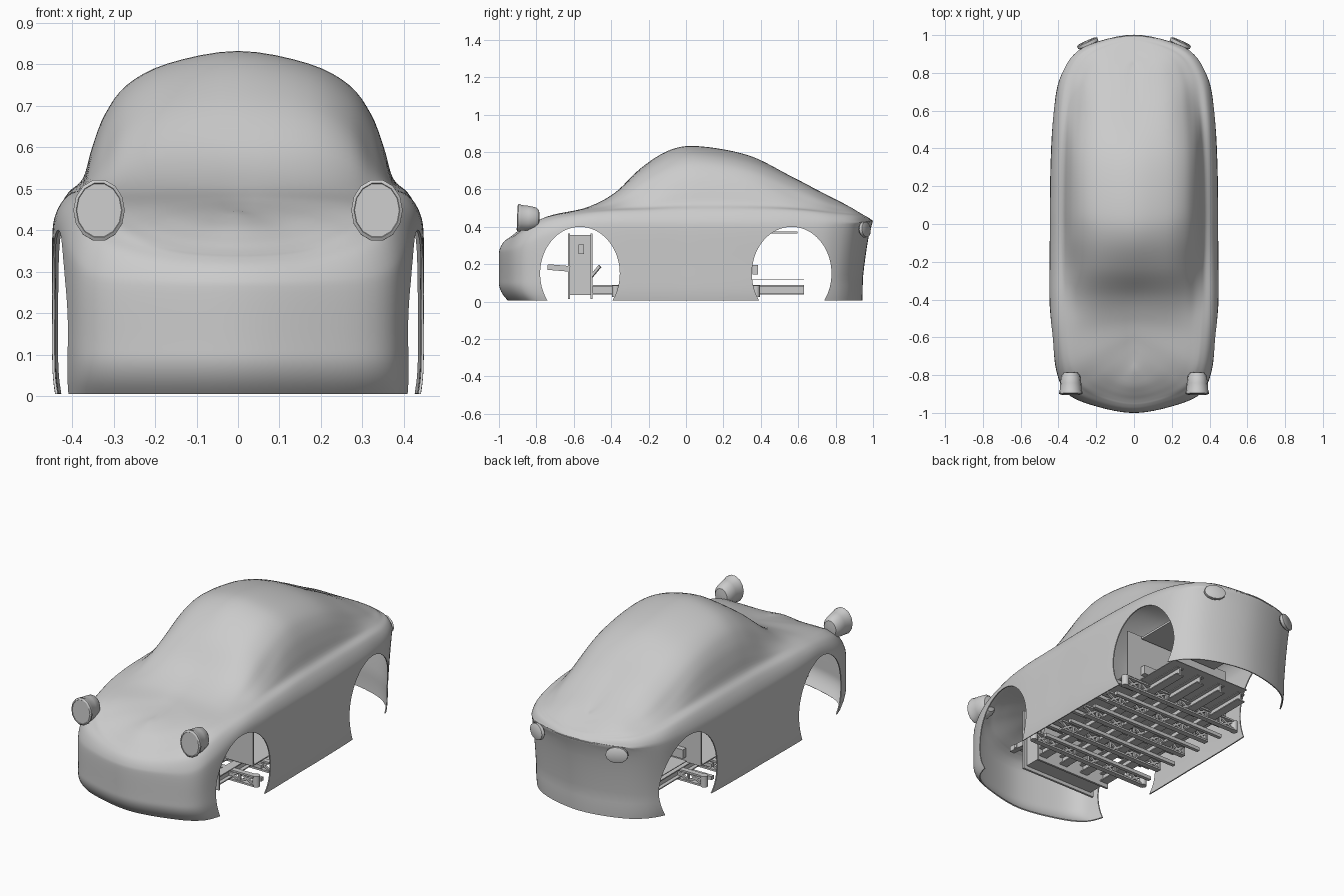
import bpy, bmesh, math
from mathutils import Vector, Matrix

if "Cube" in bpy.data.objects:
    bpy.data.objects.remove(bpy.data.objects["Cube"])


def finish(name, bm, smooth=True):
    me = bpy.data.meshes.new(name)
    bm.to_mesh(me)
    bm.free()
    ob = bpy.data.objects.new(name, me)
    bpy.context.collection.objects.link(ob)
    for o in bpy.context.selected_objects:
        o.select_set(False)
    ob.select_set(True)
    bpy.context.view_layer.objects.active = ob
    if smooth:
        bpy.ops.object.shade_smooth_by_angle(angle=math.radians(35))
    return ob


def spline(pts, first, last, n):
    """Catmull-Rom curve through pts, with given phantom end points."""
    p = [Vector(q) for q in [first] + pts + [last]]
    out = []
    for i in range(1, len(p) - 2):
        a, b, c, d = p[i - 1:i + 3]
        for k in range(n):
            t = k / n
            out.append(0.5 * (2 * b + (c - a) * t + (2 * a - 5 * b + 4 * c - d) * t**2
                              + (3 * b - a - 3 * c + d) * t**3))
    return out + [p[-2]]


# ---- body shell: stations from nose to tail (edge y, half width, spine y)
outline = [(-1, 0, -.74), (-.965, .2, -.72), (-.9, .35, -.67), (-.78, .41, -.6),
           (-.57, .435, -.5), (-.4, .447, -.38), (-.22, .447, -.24), (-.05, .445, -.08),
           (.1, .445, .08), (.35, .44, .34), (.6, .425, .56), (.8, .385, .71),
           (.935, .27, .8), (1, 0, .84)]
# heights across each station, at these fractions of the half width
across = [0, .38, .6, .72, .79, .84, .92, .98, 1]
heights = [
    (.447, .417, .38, .355, .342, .333, .313, .283, .25),
    (.45, .422, .39, .368, .355, .345, .322, .288, .25),
    (.46, .445, .425, .41, .40, .385, .36, .31, .26),
    (.477, .472, .465, .458, .453, .445, .42, .37, .31),
    (.51, .505, .497, .49, .485, .48, .465, .43, .37),
    (.58, .575, .55, .52, .505, .495, .48, .44, .38),
    (.715, .70, .65, .58, .535, .505, .485, .44, .38),
    (.813, .785, .73, .66, .585, .52, .49, .44, .38),
    (.83, .80, .75, .68, .60, .525, .49, .44, .38),
    (.78, .755, .71, .65, .58, .52, .49, .44, .38),
    (.67, .655, .61, .555, .52, .50, .485, .44, .38),
    (.59, .57, .535, .505, .49, .48, .465, .43, .37),
    (.542, .52, .5, .485, .475, .465, .455, .43, .40),
    (.52, .49, .47, .46, .455, .45, .44, .432, .415)]

stations = [list(o) + list(h) for o, h in zip(outline, heights)]
mirror = lambda s: [s[0], -s[1]] + s[2:]
bm = bmesh.new()
rows = []
for s in spline(stations, mirror(stations[1]), mirror(stations[-2]), 6):
    ye, w, ys = s[:3]
    sec = list(zip(across, list(s)[3:]))
    top = sec[-1][1]
    sec += [(1, top * .55), (1, .09), (.995, .04), (.985, .005)]
    row = []
    for X, z in spline(sec, (-sec[1][0], sec[1][1]), (.98, -.01), 4):
        y = ys + (ye - ys) * X
        if y > .6 and z < .42:      # tail panel leans in towards the bottom
            y -= .055 * min(1, (y - .6) / .3) * min(1, (.42 - z) / .3) ** .6
        if y < -.7 and z < .1:      # nose tucks under
            y += .05 * min(1, (-.7 - y) / .2) * ((.1 - z) / .1) ** 2
        row.append((w * X, y, z))
    rows.append(row)
for side in (1, -1):
    grid = [[bm.verts.new((x * side, y, z)) for x, y, z in r] for r in rows]
    for a, b in zip(grid, grid[1:]):
        for j in range(len(a) - 1):
            f = [a[j], b[j], b[j + 1], a[j + 1]]
            bm.faces.new(f if side > 0 else f[::-1])
bmesh.ops.remove_doubles(bm, verts=bm.verts[:], dist=5e-4)
bm.normal_update()
if max(bm.faces, key=lambda f: f.calc_center_median().z).normal.z < 0:
    bmesh.ops.reverse_faces(bm, faces=bm.faces[:])
body = finish("body_shell", bm, False)
m = body.modifiers.new("thickness", 'SOLIDIFY')
m.thickness = .006
m.offset = -1
bpy.ops.object.modifier_apply(modifier=m.name)

# ---- wheel arches cut straight through both sides
for y in (-.567, .565):
    bm = bmesh.new()
    mat = (Matrix.Translation((0, y, .15)) @ Matrix.Diagonal((1, .213, .25, 1))
           @ Matrix.Rotation(math.pi / 2, 4, 'Y'))
    bmesh.ops.create_cone(bm, cap_ends=True, segments=64, radius1=1, radius2=1, depth=1.2, matrix=mat)
    cutter = finish("arch_cutter", bm, False)
    cutter.hide_render = True
    bpy.context.view_layer.objects.active = body
    m = body.modifiers.new("arch", 'BOOLEAN')
    m.operation = 'DIFFERENCE'
    m.solver = 'EXACT'
    m.object = cutter
    bpy.ops.object.modifier_apply(modifier=m.name)
    bpy.data.objects.remove(cutter)
body.select_set(True)
bpy.context.view_layer.objects.active = body
bpy.ops.object.shade_smooth_by_angle(angle=math.radians(35))


# ---- lamps: rings (radius, depth) turned about the y axis
def lamp(name, rings, n, loc, rot, sx, sz):
    bm = bmesh.new()
    loops = [[bm.verts.new((r * sx * math.cos(2 * math.pi * k / n), d, r * sz * math.sin(2 * math.pi * k / n)))
              for k in range(n)] for r, d in rings]
    for a, b in zip(loops, loops[1:]):
        for k in range(n):
            bm.faces.new((a[k], a[(k + 1) % n], b[(k + 1) % n], b[k]))
    bm.faces.new(loops[0])
    bm.faces.new(loops[-1])
    bmesh.ops.recalc_face_normals(bm, faces=bm.faces[:])
    bm.transform(Matrix.Translation(loc) @ Matrix.Rotation(rot[1], 4, 'Z') @ Matrix.Rotation(rot[0], 4, 'X'))
    finish(name, bm)


for s, tag in ((1, "right"), (-1, "left")):
    lamp("headlamp_" + tag,
         [(.87, -.008), (.89, -.01), (1, -.005), (1, .005), (.94, .012), (.9, .05), (.8, .09), (.6, .106), (.2, .11)],
         14, (s * .335, -.893, .448), (math.radians(-2), 0), .062, .075)
    lamp("tail_lamp_" + tag, [(.85, .012), (1, .008), (1, -.008), (.8, -.016)],
         14, (s * .245, .957, .385), (math.radians(5), math.radians(-24 * s)), .058, .042)


# ---- inner frame
def bar(bm, p, q, a, b=None):
    """Rectangular bar from p to q; a = width, b = height."""
    p, q = Vector(p), Vector(q)
    d = q - p
    rot = d.to_track_quat('Y', 'Z').to_matrix().to_4x4()
    bmesh.ops.create_cube(bm, size=1, matrix=Matrix.Translation((p + q) / 2) @ rot
                          @ Matrix.Diagonal((a, d.length, b or a, 1)))


# long floor beams with flanges
bm = bmesh.new()
for x in (-.21, -.07, .07, .21):
    for z in (.042, .085):
        bar(bm, (x, -.5, z), (x, .63, z), .05, .006)
    bar(bm, (x, -.5, .063), (x, .63, .063), .008, .04)
finish("floor_beams", bm, False)

# cross tubes
bm = bmesh.new()
for y in (-.3, -.1, .1, .28):
    for z in (.03, .1):
        bar(bm, (-.36, y, z), (.36, y, z), .02)
finish("cross_tubes", bm, False)

# lattice trusses near the axles and along the floor
bm = bmesh.new()
for y, w, n in ((-.38, .37, 8), (.375, .37, 8), (-.2, .34, 8), (0, .34, 8), (.19, .34, 8)):
    lo, hi = .03, .08
    step = 2 * w / n
    bar(bm, (-w, y, lo), (w, y, lo), .03, .01)
    bar(bm, (-w, y, hi), (w, y, hi), .03, .01)
    for i in range(n):
        x = -w + i * step
        bar(bm, (x, y, lo), (x + step, y, hi), .012)
        bar(bm, (x, y, hi), (x + step, y, lo), .012)
        bar(bm, (x, y, lo), (x, y, hi), .012)
finish("floor_trusses", bm, False)

# pivot knobs on the truss ends
bm = bmesh.new()
for x in (-.375, .375):
    for y in (-.375, .375):
        bmesh.ops.create_cone(bm, cap_ends=True, segments=12, radius1=.02, radius2=.02, depth=.06,
                              matrix=Matrix.Translation((x, y, .055)))
finish("pivot_knobs", bm)

# front bulkhead box with flanged plates
bm = bmesh.new()
bar(bm, (0, -.63, .195), (0, -.5, .195), .44, .32)
for y in (-.625, -.505):
    bar(bm, (0, y - .006, .19), (0, y + .006, .19), .48, .35)
finish("front_bulkhead", bm, False)

# steering links and hubs
bm = bmesh.new()
for s in (-1, 1):
    bar(bm, (s * .15, -.69, .18), (s * .24, -.69, .18), .02)
    bar(bm, (s * .22, -.74, .185), (s * .22, -.62, .175), .03)
    bar(bm, (s * .22, -.51, .13), (s * .24, -.46, .19), .015)
    bar(bm, (s * .22, -.56, .28), (s * .235, -.56, .28), .03, .05)
finish("steering_links", bm, False)

# cabin tub: floor sheet with end walls, and the rear deck sheet
bm = bmesh.new()
bar(bm, (0, -.35, .12), (0, .35, .12), .68, .006)
bar(bm, (0, .35, .12), (0, .63, .12), .5, .004)
bar(bm, (0, -.352, .25), (0, -.346, .25), .68, .27)
bar(bm, (0, .346, .25), (0, .352, .25), .68, .27)
finish("cabin_tub", bm, False)
bm = bmesh.new()
bar(bm, (0, .36, .37), (0, .595, .37), .5, .012)
bar(bm, (-.25, .37, .17), (.25, .37, .17), .03, .05)
finish("rear_deck", bm, False)
